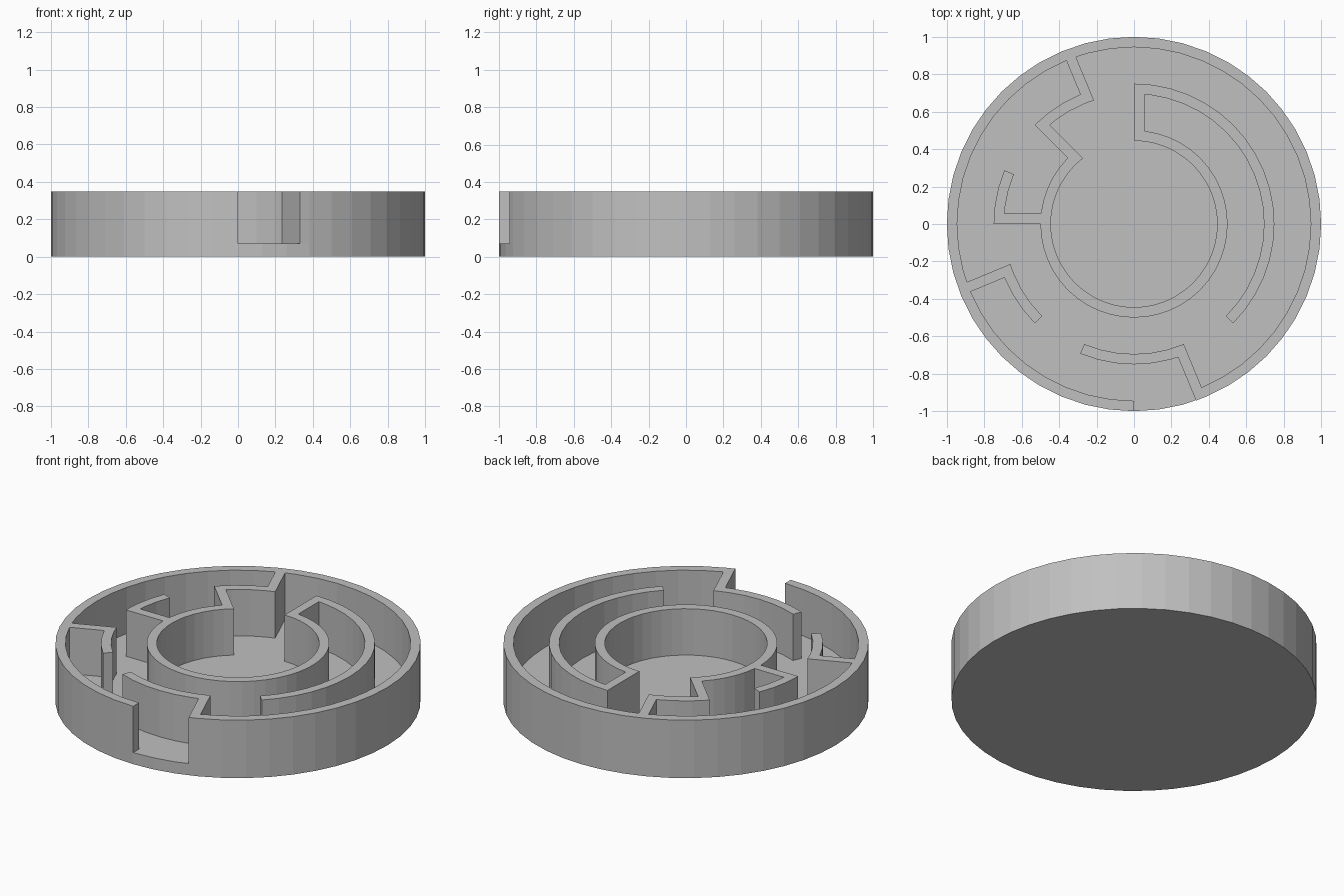
import bpy, bmesh, math

if "Cube" in bpy.data.objects:
    bpy.data.objects.remove(bpy.data.objects["Cube"])

FLOOR, TOP = 0.07, 0.35
THICK = 0.055
STEP = 7.5
# wall faces of the outer, middle and inner rings
OUT, OUT_IN = 1.0, 0.945
MID, MID_IN = 0.75, 0.695
INN, INN_IN = 0.5, 0.445

grey = bpy.data.materials.new("light grey")
grey.use_nodes = True
grey.diffuse_color = (0.53, 0.53, 0.53, 1)
grey.node_tree.nodes["Principled BSDF"].inputs["Base Color"].default_value = grey.diffuse_color


def arc(r, start, end):
    """Points on a circle, with facet corners at multiples of STEP."""
    lo, hi = sorted((start, end))
    inner = [k * STEP for k in range(math.ceil(lo / STEP), math.floor(hi / STEP) + 1)
             if lo + 0.01 < k * STEP < hi - 0.01]
    angles = [lo] + inner + [hi]
    if start > end:
        angles.reverse()
    return [(r * math.cos(math.radians(a)), r * math.sin(math.radians(a))) for a in angles]


def far(r, angle):
    """Angle where the far face of a radial wall meets radius r."""
    return angle - math.degrees(math.asin(THICK / r))


def slab(name, outline, z0, z1):
    bm = bmesh.new()
    face = bm.faces.new([bm.verts.new((x, y, z0)) for x, y in outline])
    top = bmesh.ops.extrude_face_region(bm, geom=[face], use_keep_orig=True)["geom"]
    for v in top:
        if isinstance(v, bmesh.types.BMVert):
            v.co.z = z1
    bmesh.ops.recalc_face_normals(bm, faces=bm.faces)
    mesh = bpy.data.meshes.new(name)
    bm.to_mesh(mesh)
    bm.free()
    mesh.materials.append(grey)
    obj = bpy.data.objects.new(name, mesh)
    bpy.context.collection.objects.link(obj)


# round floor
slab("floor_disc", arc(OUT, 0, 360)[:-1], 0, FLOOR)

# one continuous wall: arcs joined by the straight radial walls between them
path = [
    (OUT, far(OUT, -67.5), 270),
    (OUT_IN, 270, 202.5),
    (MID, 202.5, 225),                    # lower left hook
    (MID_IN, 225, far(MID_IN, 202.5)),
    (OUT_IN, far(OUT_IN, 202.5), 112.5),
    (MID, 112.5, 135),                    # zigzag to the inner ring
    (INN, 135, far(INN, 180)),
    (MID_IN, far(MID_IN, 180), 157.5),    # left hook
    (MID, 157.5, 180),
    (INN, 180, far(INN, 450)),
    (MID_IN, far(MID_IN, 450), 315),      # long middle arm
    (MID, 315, 450),
    (INN_IN, 450, far(INN_IN, 135)),
    (MID_IN, far(MID_IN, 135), far(MID_IN, 112.5)),
    (OUT_IN, far(OUT_IN, 112.5), -67.5),
    (MID_IN, -67.5, -112.5),              # hook by the entrance
    (MID, -112.5, far(MID, -67.5)),
]
slab("maze_wall", [p for part in path for p in arc(*part)], FLOOR, TOP)
